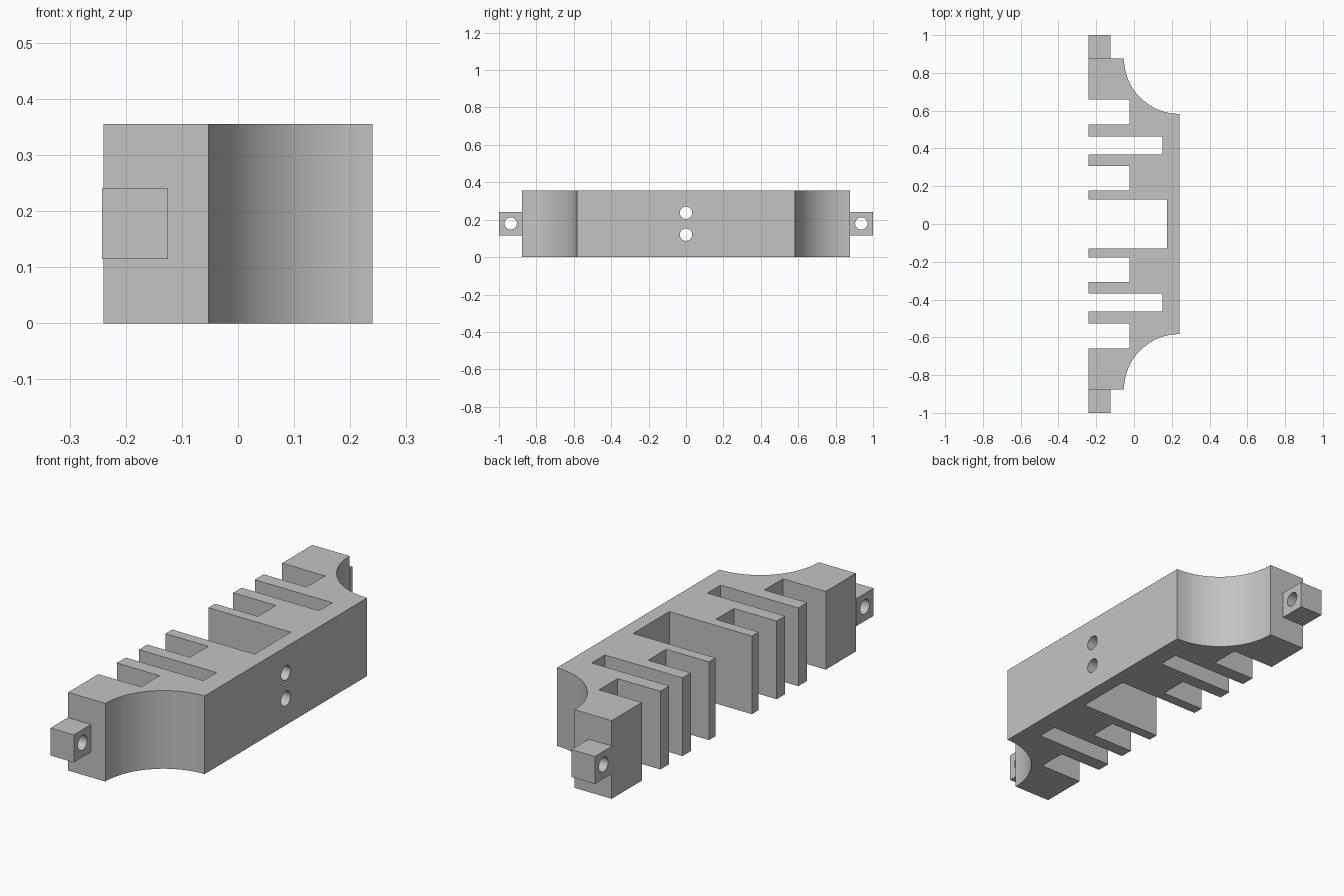
import bpy, bmesh, math
from mathutils import Matrix

cube = bpy.data.objects.get("Cube")
if cube:
    bpy.data.objects.remove(cube, do_unlink=True)

HEIGHT = 0.355
BACK, FACE = -0.24, 0.24

grey = bpy.data.materials.new("plain grey")
grey.use_nodes = True
grey.diffuse_color = (0.55, 0.55, 0.55, 1)
grey.node_tree.nodes["Principled BSDF"].inputs["Base Color"].default_value = (0.55, 0.55, 0.55, 1)


def add_object(name, bm):
    bmesh.ops.recalc_face_normals(bm, faces=bm.faces)
    mesh = bpy.data.meshes.new(name)
    bm.to_mesh(mesh)
    bm.free()
    mesh.materials.append(grey)
    obj = bpy.data.objects.new(name, mesh)
    bpy.context.collection.objects.link(obj)
    return obj


def prism(name, outline, z0, z1):
    bm = bmesh.new()
    face = bm.faces.new([bm.verts.new((x, y, z0)) for x, y in outline])
    new = bmesh.ops.extrude_face_region(bm, geom=[face])["geom"]
    verts = [v for v in new if isinstance(v, bmesh.types.BMVert)]
    bmesh.ops.translate(bm, verts=verts, vec=(0, 0, z1 - z0))
    return add_object(name, bm)


def drill(obj, y, z, radius):
    """Bore a round hole through the object along x."""
    bm = bmesh.new()
    place = Matrix.Translation((0, y, z)) @ Matrix.Rotation(math.pi / 2, 4, 'Y')
    bmesh.ops.create_cone(bm, cap_ends=True, segments=40, radius1=radius,
                          radius2=radius, depth=1, matrix=place)
    cutter = add_object("hole_cutter", bm)
    cutter.hide_render = True
    mod = obj.modifiers.new("hole", 'BOOLEAN')
    mod.operation, mod.solver, mod.object = 'DIFFERENCE', 'EXACT', cutter
    select(obj)
    bpy.ops.object.modifier_apply(modifier=mod.name)
    bpy.data.objects.remove(cutter, do_unlink=True)


def select(obj):
    bpy.ops.object.select_all(action='DESELECT')
    obj.select_set(True)
    bpy.context.view_layer.objects.active = obj


# Half outline: slots (start, end, floor) from the middle outwards
half = [(0.175, 0.13)]
for start, end, floor in [(0.178, 0.308, -0.025), (0.368, 0.463, 0.15), (0.527, 0.66, -0.025)]:
    if start < 0.2:
        half.append((BACK, 0.13))
    half += [(BACK, start), (floor, start), (floor, end), (BACK, end)]
half.append((BACK, 0.876))

# Concave quarter-round at the outer corner
steps, radius = 32, 0.293
for i in range(steps + 1):
    a = math.pi + (math.pi / 2) * i / steps
    half.append((FACE + radius * math.cos(a), 0.876 + radius * math.sin(a)))

outline = half + [(x, -y) for x, y in reversed(half)]
body = prism("slotted_body", outline, 0, HEIGHT)
for z in (0.12, 0.237):
    drill(body, 0, z, 0.033)

# Mounting lugs, slightly sunk into the end blocks
parts = [body]
for name, s in (("front_lug", -1), ("rear_lug", 1)):
    x0, x1, y0, y1 = BACK - 0.002, -0.125, 0.876 * s, s
    lug = prism(name, [(x0, y0), (x1, y0), (x1, y1), (x0, y1)], 0.115, 0.24)
    drill(lug, 0.9375 * s, 0.18, 0.033)
    parts.append(lug)

for obj in parts:
    select(obj)
    bpy.ops.object.shade_smooth_by_angle(angle=math.radians(30))
